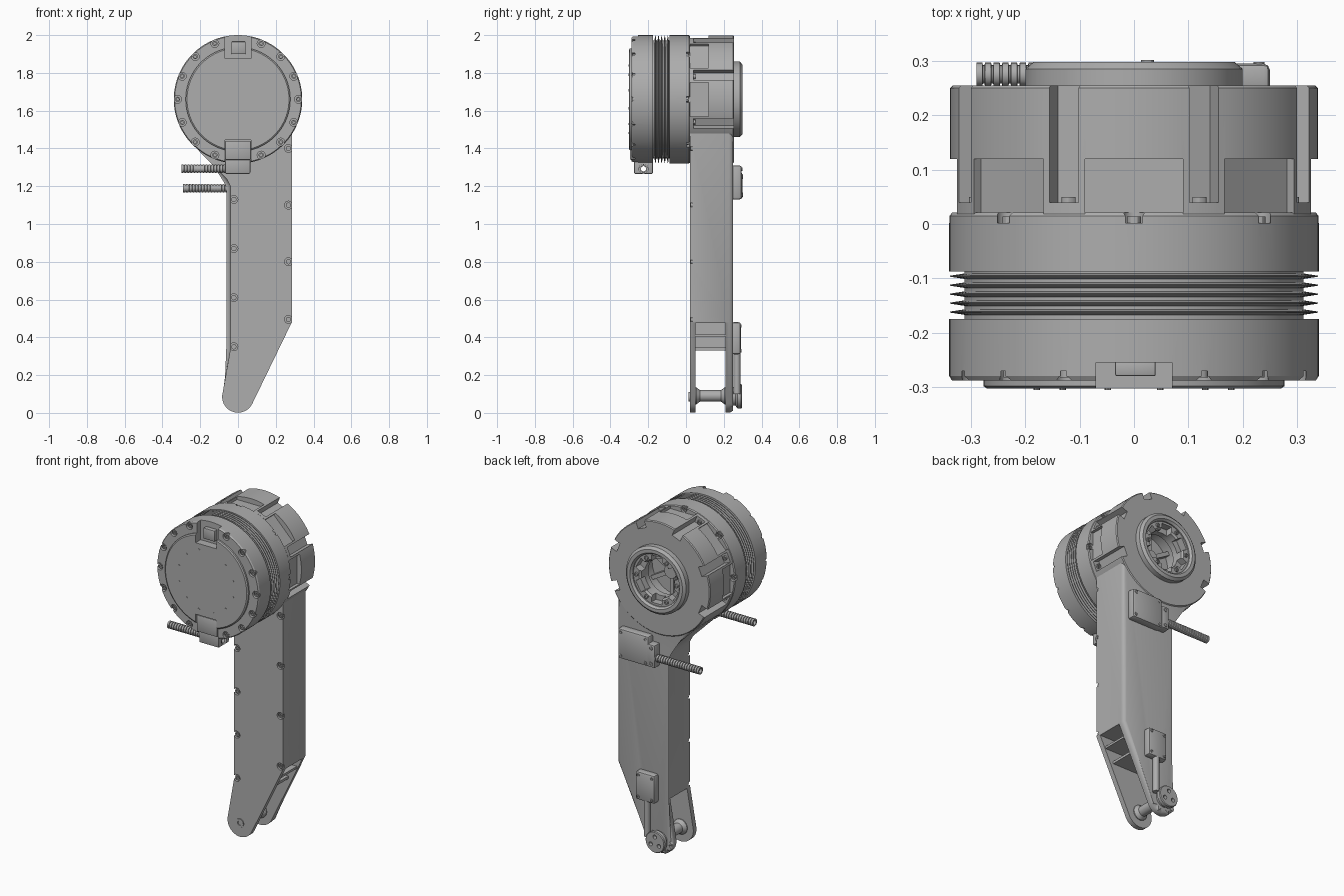
import bpy, bmesh
from math import sin, cos, pi, radians
from mathutils import Matrix, Vector

if "Cube" in bpy.data.objects:
    bpy.data.objects.remove(bpy.data.objects["Cube"])

grey = bpy.data.materials.new("machined grey")
grey.use_nodes = True
grey.diffuse_color = (0.42, 0.42, 0.42, 1)
grey.node_tree.nodes["Principled BSDF"].inputs["Base Color"].default_value = grey.diffuse_color
HEAD_Z = 1.66
HEAD = Matrix.Translation((0, 0, HEAD_Z))
EIGHTH = pi / 4


def at(x, z, y=0):
    return Matrix.Translation((x, y, z))


def polar(r, a, y=0):
    return at(r * sin(a), HEAD_Z + r * cos(a), y)


def lathe(bm, prof, mat=Matrix(), seg=64, closed=False):
    """Spin (radius, y) points around the y axis."""
    rings = [[bm.verts.new(mat @ Vector((r * sin(i * 2 * pi / seg), y, r * cos(i * 2 * pi / seg))))
              for i in range(seg)] for r, y in prof]
    pairs = list(zip(rings, rings[1:]))
    if closed:
        pairs.append((rings[-1], rings[0]))
    else:
        bm.faces.new(rings[0])
        bm.faces.new(rings[-1][::-1])
    for a, b in pairs:
        for i in range(seg):
            j = (i + 1) % seg
            bm.faces.new((a[i], a[j], b[j], b[i]))


def rod(bm, r, y0, y1, mat=Matrix(), seg=24):
    lathe(bm, [(r, y0), (r, y1)], mat, seg)


def box(bm, x, y, z, mat=Matrix(), bevel=0):
    mid = Vector(((x[0] + x[1]) / 2, (y[0] + y[1]) / 2, (z[0] + z[1]) / 2))
    size = Matrix.Diagonal((x[1] - x[0], y[1] - y[0], z[1] - z[0], 1))
    verts = bmesh.ops.create_cube(bm, size=1, matrix=mat @ Matrix.Translation(mid) @ size)["verts"]
    if bevel:
        edges = list({e for v in verts for e in v.link_edges})
        bmesh.ops.bevel(bm, geom=edges, offset=bevel, segments=2, profile=0.5, affect='EDGES')


def prism(bm, outline, y0, y1):
    a, b = ([bm.verts.new((x, y, z)) for x, z in outline] for y in (y0, y1))
    bm.faces.new(a)
    bm.faces.new(b[::-1])
    for i in range(len(a)):
        j = (i + 1) % len(a)
        bm.faces.new((a[i], a[j], b[j], b[i]))


def screw(bm, mat, r=0.013, y0=0.0, y1=0.01):
    """Socket head screw whose head faces from y0 towards y1."""
    lathe(bm, [(r, y0), (r, y1), (r * .5, y1), (r * .5, y0 + (y1 - y0) * .4)], mat, 12)


def finish(bm, name):
    bmesh.ops.recalc_face_normals(bm, faces=bm.faces)
    me = bpy.data.meshes.new(name)
    bm.to_mesh(me)
    bm.free()
    me.materials.append(grey)
    ob = bpy.data.objects.new(name, me)
    bpy.context.scene.collection.objects.link(ob)
    return ob


def cut(ob, bm):
    cutter = finish(bm, "cutter")
    cutter.hide_render = True
    mod = ob.modifiers.new("cut", 'BOOLEAN')
    mod.operation, mod.solver, mod.object = 'DIFFERENCE', 'EXACT', cutter
    bpy.context.view_layer.update()
    dg = bpy.context.evaluated_depsgraph_get()
    me = bpy.data.meshes.new_from_object(ob.evaluated_get(dg))
    ob.modifiers.clear()
    ob.data = me
    bpy.data.objects.remove(cutter)


# Front housing with cover disc, screw pockets and two cable recesses
bm = bmesh.new()
lathe(bm, [(.27, -.303), (.277, -.298), (.277, -.288), (.335, -.288), (.34, -.28), (.34, -.175), (.29, -.175)], HEAD, 96)
front_housing = finish(bm, "front_housing")
bm, screws = bmesh.new(), bmesh.new()
for i in range(16):
    if i % 8:
        a = i * pi / 8
        rod(bm, .021, -.35, -.27, polar(.32, a), 16)
        screw(screws, polar(.32, a), .014, -.268, -.282)
for a in (0, pi):
    box(bm, (-.07, .07), (-.35, -.255), (.215, .4), HEAD @ Matrix.Rotation(a, 4, 'Y'))
cut(front_housing, bm)
for i in range(12):
    rod(screws, .006, -.303, -.305, polar(.185, (i + .5) * pi / 6), 8)
finish(screws, "front_housing_screws")

# Small clamp in the top recess
bm = bmesh.new()
box(bm, (-.035, .04), (-.28, -.25), (1.9, 1.965), bevel=.004)
finish(bm, "top_clamp")

# Finned middle section
prof = [(.28, -.18), (.312, -.178)]
for i in range(5):
    y = -.162 + i * .0165
    prof += [(.312, y - .005), (.338, y - .001), (.338, y + .001), (.312, y + .005)]
bm = bmesh.new()
lathe(bm, prof + [(.312, -.083), (.28, -.08)], HEAD, 96)
finish(bm, "cooling_fins")

# Rear housing with pockets around its back rim
bm = bmesh.new()
lathe(bm, [(.29, -.087), (.34, -.087), (.34, .015), (.335, .021), (.2, .021)], HEAD, 96)
rear_housing = finish(bm, "rear_housing")
bm, screws = bmesh.new(), bmesh.new()
for i in range(8):
    rod(bm, .02, .002, .06, polar(.328, i * EIGHTH), 16)
    screw(screws, polar(.324, i * EIGHTH), .013, 0, .014)
cut(rear_housing, bm)

# Shoulder drum: rim pockets, axial slots and a central bore
bm = bmesh.new()
lathe(bm, [(.338, .018), (.338, .25), (.333, .255)], HEAD, 96)
drum = finish(bm, "shoulder_drum")
pockets, slots = bmesh.new(), bmesh.new()
for i in range(8):
    turn = HEAD @ Matrix.Rotation(i * EIGHTH, 4, 'Y')
    if i not in (3, 4, 5):
        box(pockets, (-.09, .09), (0, .12), (.308, .4), turn)
    if i not in (3, 4):
        a = (i + .5) * EIGHTH
        box(slots, (-.029, .029), (.04, .3), (.295, .4), HEAD @ Matrix.Rotation(a, 4, 'Y'))
        screw(screws, polar(.314, a), .013, .038, .05)
rod(slots, .155, .1, .3, HEAD, 64)
cut(drum, pockets)
cut(drum, slots)
finish(screws, "drum_screws")

# Output ring, notched inner flange and spoked hub inside the bore
bm = bmesh.new()
lathe(bm, [(.155, .24), (.2, .24), (.2, .285), (.185, .298), (.165, .298), (.155, .285)], HEAD, 64, True)
finish(bm, "output_ring")
bm = bmesh.new()
lathe(bm, [(.11, .2), (.158, .2), (.158, .278), (.12, .278), (.11, .268)], HEAD, 48, True)
flange = finish(bm, "inner_flange")
bm, screws, hub = bmesh.new(), bmesh.new(), bmesh.new()
rod(hub, .04, .09, .15, HEAD)
for i in range(6):
    a = i * pi / 3
    turn = HEAD @ Matrix.Rotation(a, 4, 'Y')
    box(bm, (-.035, .035), (.235, .3), (.05, .142), turn)
    box(hub, (-.012, .012), (.095, .135), (.03, .156), turn)
    screw(screws, polar(.134, a + pi / 6), .012, .277, .287)
cut(flange, bm)
finish(screws, "flange_screws")
finish(hub, "hub_spokes")

# Arm: one rounded profile, rounded along its back edges
arc = [(.084 * cos(radians(t)), .085 + .084 * sin(radians(t))) for t in range(175, 336, 10)]
outline = [(-.25, 1.45), (-.205, 1.385), (-.06, 1.24), (-.04, 1.2), (-.04, .34)] + arc + [(.285, .48), (.285, 1.5)]
bm = bmesh.new()
prism(bm, outline, .02, .25)
edges = [e for e in bm.edges if all(v.co.y > .2 for v in e.verts) and min(v.co.z for v in e.verts) < 1.41]
bmesh.ops.bevel(bm, geom=edges, offset=.022, segments=3, profile=.5, affect='EDGES')
arm = finish(bm, "arm")

# Fork opening at the lower end and screw pockets on the front edges
bm = bmesh.new()
prism(bm, [(.4, .475), (0, .475), (0, .33), (-.2, .33), (-.2, -.1), (.4, -.1)], .05, .21)
cut(arm, bm)
bm, screws = bmesh.new(), bmesh.new()
spots = [(-.022, z) for z in (.35, .61, .87, 1.13)] + [(.267, z) for z in (.495, .8, 1.1, 1.4)]
for x, z in spots:
    rod(bm, .021, 0, .034, at(x, z), 16)
    screw(screws, at(x, z), .014, .036, .024)
screw(screws, at(0, .085), .026, .03, .014)
cut(arm, bm)
finish(screws, "arm_screws")

# Cross ribs and pivot shaft between the fork plates
bm = bmesh.new()
box(bm, (0, .19), (.045, .215), (.33, .345))
box(bm, (0, .245), (.045, .215), (.405, .418))
finish(bm, "fork_ribs")
bm = bmesh.new()
lathe(bm, [(.045, .045), (.045, .055), (.03, .075), (.03, .185), (.045, .205), (.045, .215)], at(0, .09), 32)
finish(bm, "pivot_shaft")

# Pivot cap with three holes
bm = bmesh.new()
lathe(bm, [(.05, .24), (.05, .262), (.064, .272), (.064, .292), (.06, .297)], at(0, .088), 40)
cap = finish(bm, "pivot_cap")
bm = bmesh.new()
for i in range(3):
    a = i * 2 * pi / 3
    rod(bm, .012, .275, .32, at(.032 * sin(a), .088 + .032 * cos(a)), 16)
cut(cap, bm)

# Junction boxes on the back of the arm
bm, screws = bmesh.new(), bmesh.new()
box(bm, (.045, .25), (.24, .295), (1.13, 1.31), bevel=.012)
box(bm, (0, .05), (.24, .298), (1.135, 1.27), bevel=.006)
box(bm, (.008, .135), (.24, .29), (.31, .48), bevel=.012)
finish(bm, "junction_boxes")
for x, z in [(.065, 1.15), (.065, 1.29), (.23, 1.15), (.23, 1.29)]:
    screw(screws, at(x, z), .01, .29, .298)
for x, z in [(.025, 1.155), (.025, 1.25)]:
    screw(screws, at(x, z), .012, .295, .302)
for x, z in [(.027, .33), (.116, .33), (.027, .46), (.116, .46)]:
    screw(screws, at(x, z), .009, .287, .294)
finish(screws, "junction_box_screws")
bm = bmesh.new()
rod(bm, .018, .1, .33, at(.07, 0, .27) @ Matrix.Rotation(pi / 2, 4, 'X'))
finish(bm, "sensor_rod")

# Cable gland under the front housing
bm = bmesh.new()
box(bm, (-.068, .065), (-.275, -.175), (1.265, 1.36), bevel=.008)
gland = finish(bm, "cable_gland")
bm = bmesh.new()
along_x = Matrix.Rotation(-pi / 2, 4, 'Z')
rod(bm, .024, -.2, .2, at(0, 1.292, -.225) @ along_x)
cut(gland, bm)
bm = bmesh.new()
box(bm, (-.068, .068), (-.297, -.2), (1.34, 1.44), bevel=.005)
finish(bm, "gland_cover")

# Corrugated hollow cables
for name, y, z, x0, x1 in [("front_cable", -.225, 1.292, -.3, .06), ("back_cable", .275, 1.19, -.29, .02)]:
    prof, x = [(.014, x1), (.014, x0)], x0
    while x < x1 - .016:
        prof += [(.022, x), (.022, x + .011), (.017, x + .012), (.017, x + .015)]
        x += .016
    bm = bmesh.new()
    lathe(bm, prof + [(.017, x1)], at(0, z, y) @ along_x, 20, True)
    finish(bm, name)

# Smooth rounded surfaces, keep hard edges
bpy.ops.object.select_all(action='DESELECT')
meshes = [o for o in bpy.context.scene.objects if o.type == 'MESH']
for o in meshes:
    o.select_set(True)
bpy.context.view_layer.objects.active = meshes[0]
bpy.ops.object.shade_smooth_by_angle(angle=radians(30))
